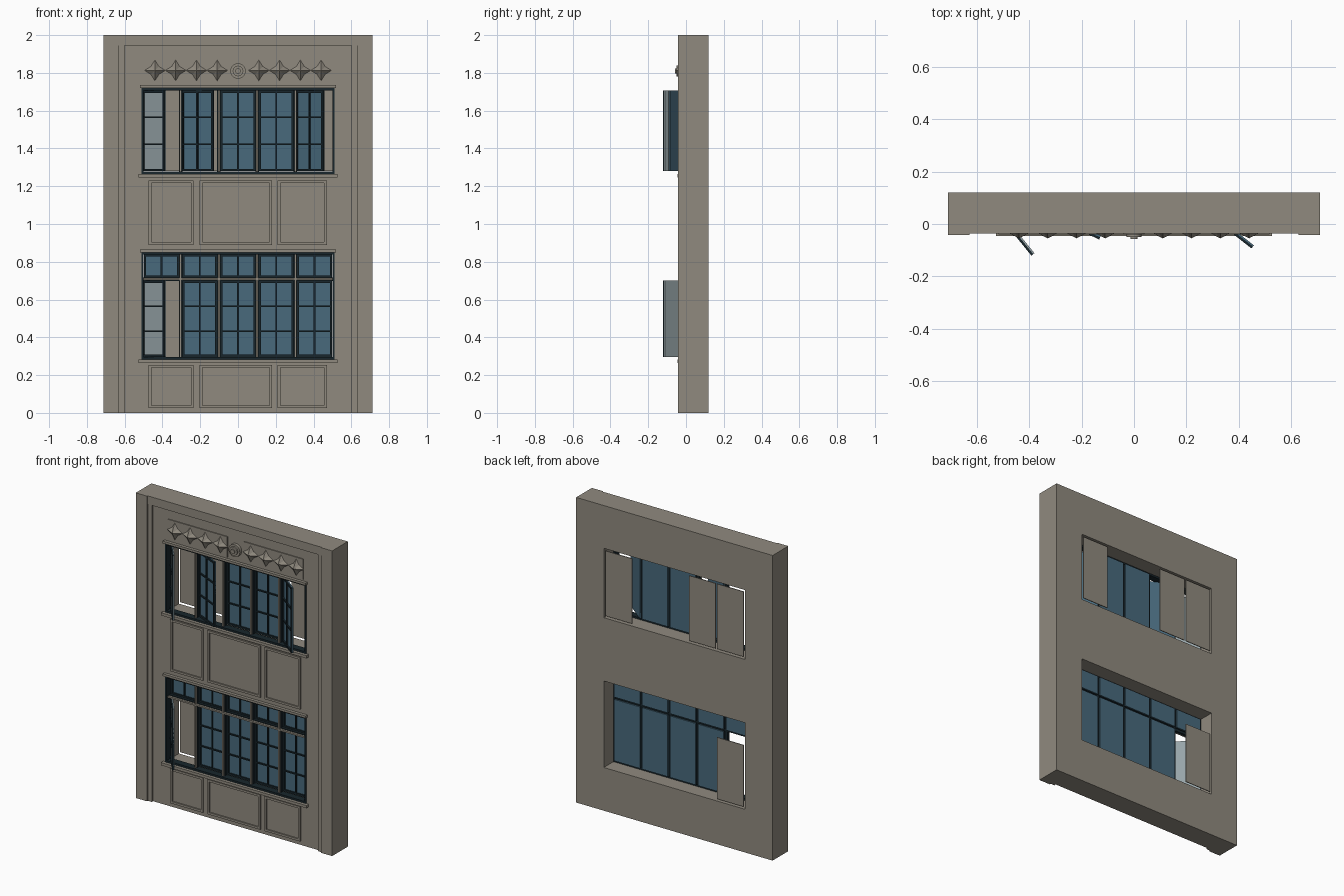
import bpy, bmesh
from math import radians, pi, cos, sin
from mathutils import Matrix

cube = bpy.data.objects.get("Cube")
if cube:
    bpy.data.objects.remove(cube, do_unlink=True)


def material(name, rgb):
    m = bpy.data.materials.new(name)
    m.use_nodes = True
    m.diffuse_color = (*rgb, 1)
    m.node_tree.nodes["Principled BSDF"].inputs["Base Color"].default_value = (*rgb, 1)
    return m


STONE = material("warm grey stone", (0.28, 0.255, 0.212))
DARK = material("dark window frame", (0.009, 0.019, 0.025))
GLASS = material("blue glass", (0.065, 0.143, 0.203))
PALE = material("pale glass", (0.31, 0.375, 0.395))


def add_box(bm, x, y, z, slot=0):
    """Box between (low, high) pairs on each axis."""
    size = [b - a for a, b in (x, y, z)]
    mid = [(a + b) / 2 for a, b in (x, y, z)]
    made = bmesh.ops.create_cube(bm, size=1, matrix=Matrix.Translation(mid) @ Matrix.Diagonal((*size, 1)))
    for f in {f for v in made["verts"] for f in v.link_faces}:
        f.material_index = slot


def add_frame(bm, x, y, z, w, slot=0):
    """Rectangular border of width w."""
    for a, b in ((x[0], x[0] + w), (x[1] - w, x[1])):
        add_box(bm, (a, b), y, z, slot)
    for a, b in ((z[0], z[0] + w), (z[1] - w, z[1])):
        add_box(bm, (x[0] + w, x[1] - w), y, (a, b), slot)


def finish(bm, name, *mats):
    me = bpy.data.meshes.new(name)
    bm.to_mesh(me)
    bm.free()
    ob = bpy.data.objects.new(name, me)
    for m in mats:
        me.materials.append(m)
    bpy.context.collection.objects.link(ob)
    return ob


def box(name, x, y, z, mat=STONE):
    bm = bmesh.new()
    add_box(bm, x, y, z)
    return finish(bm, name, mat)


# Wall with two window openings
HALF = 0.512
UPPER, LOWER = (1.265, 1.72), (0.283, 0.85)
WALL_Y = -0.02
wall = box("wall", (-0.63, 0.63), (WALL_Y, 0.12), (0, 2))
for z in (UPPER, LOWER):
    cutter = box("opening_cutter", (-HALF, HALF), (-0.3, 0.3), z)
    cutter.hide_render = True
    mod = wall.modifiers.new("opening", "BOOLEAN")
    mod.operation, mod.solver, mod.object = "DIFFERENCE", "EXACT", cutter
    bpy.context.view_layer.objects.active = wall
    bpy.ops.object.modifier_apply(modifier=mod.name)
    bpy.data.objects.remove(cutter, do_unlink=True)

# Side piers, stepped inner trim and top band
for side, s in (("left", 1), ("right", -1)):
    box(side + "_pier", sorted((s * 0.63, s * 0.712)), (-0.042, 0.12), (0, 2))
    box(side + "_inner_trim", sorted((s * 0.602, s * 0.63)), (-0.033, WALL_Y), (0, 1.945))
box("top_band", (-0.63, 0.63), (-0.036, WALL_Y), (1.945, 2))

# Sills and heads
for name, z in (("upper", UPPER), ("lower", LOWER)):
    box(name + "_sill", (-0.527, 0.527), (-0.045, 0), (z[0] - 0.018, z[0]))
    box(name + "_head", (-0.518, 0.518), (-0.04, 0), (z[1], z[1] + 0.015))

# Moulded wall panels, two rows of three
for row, z in (("middle", (0.89, 1.23)), ("bottom", (0.025, 0.253))):
    bm = bmesh.new()
    for x in ((-0.473, -0.235), (-0.203, 0.18), (0.21, 0.47)):
        add_frame(bm, x, (WALL_Y - 0.008, WALL_Y), z, 0.014)
    finish(bm, row + "_panel_mouldings", STONE)

# Ornament plates with faceted four-point studs
STUD_Z = 1.813
for side, s in (("left", 1), ("right", -1)):
    bm = bmesh.new()
    add_box(bm, sorted((s * 0.06, s * 0.49)), (WALL_Y - 0.006, WALL_Y), (1.745, 1.88))
    for i in range(4):
        cx = s * (0.11 + 0.11 * i)
        tip = bm.verts.new((cx, -0.055, STUD_Z))
        ring = []
        for k in range(8):
            r = 0.03 if k % 2 else 0.055
            a = k * pi / 4
            ring.append(bm.verts.new((cx + r * cos(a), WALL_Y - 0.006, STUD_Z + r * sin(a))))
        for k in range(8):
            bm.faces.new((tip, ring[k], ring[(k + 1) % 8]))
        bm.faces.new(ring[::-1])
    bmesh.ops.recalc_face_normals(bm, faces=bm.faces)
    finish(bm, side + "_stud_plate", STONE)

# Round rosette of stacked discs
bm = bmesh.new()
for r, front in ((0.041, -0.04), (0.028, -0.05), (0.014, -0.058)):
    depth = WALL_Y - front
    place = Matrix.Translation((0, front + depth / 2, STUD_Z - 0.003)) @ Matrix.Rotation(pi / 2, 4, "X")
    bmesh.ops.create_cone(bm, cap_ends=True, segments=24, radius1=r, radius2=r, depth=depth, matrix=place)
rosette = finish(bm, "rosette", STONE)
bpy.ops.object.select_all(action="DESELECT")
rosette.select_set(True)
bpy.context.view_layer.objects.active = rosette
bpy.ops.object.shade_smooth_by_angle()

# Windows
PLANE_Y = 0.033
PITCH, WIDTH = 0.2025, 0.186


def sash(name, bay, z, rows, angle=0, glass=GLASS):
    """Glazed sash hinged on its low-x edge; the glass covers the whole back."""
    bm = bmesh.new()
    add_box(bm, (0, WIDTH), (-0.006, 0), z, 1)
    y = (-0.015, -0.005)
    add_frame(bm, (0, WIDTH), y, z, 0.012)
    for r in range(1, rows):
        mid = z[0] + (z[1] - z[0]) * r / rows
        add_box(bm, (0.01, WIDTH - 0.01), y, (mid - 0.004, mid + 0.004))
    if glass is GLASS:
        add_box(bm, (WIDTH / 2 - 0.004, WIDTH / 2 + 0.004), y, z)
    ob = finish(bm, name, DARK, glass)
    ob.location = ((bay - 2) * PITCH - WIDTH / 2, PLANE_Y, 0)
    ob.rotation_euler.z = -radians(angle)


def window(name, z, sash_z, swings):
    # Fixed frame and mullions with stone-coloured caps
    bm = bmesh.new()
    add_frame(bm, (-HALF, HALF), (-0.025, 0.02), z, 0.012)
    for i in range(4):
        x = (i - 1.5) * PITCH
        add_box(bm, (x - 0.009, x + 0.009), (0, 0.017), z)
        add_box(bm, (x - 0.005, x + 0.005), (-0.012, 0), z, 1)
    finish(bm, name + "_window_frame", DARK, STONE)
    for bay in range(5):
        angle = swings.get(bay, 0)
        sash(f"{name}_sash_{bay + 1}", bay, sash_z, 3, angle, PALE if angle > 45 else GLASS)
        if angle:
            # Inner shutter behind each open sash
            x = (bay - 2) * PITCH
            box(f"{name}_shutter_{bay + 1}", (x - 0.096, x + 0.096), (0.115, 0.12), sash_z)


window("upper", UPPER, (1.28, 1.706), {0: 51, 1: 25, 4: 38})
window("lower", LOWER, (0.297, 0.7), {0: 51})

# Transom bar and top lights of the lower window
for bay in range(5):
    sash(f"lower_top_light_{bay + 1}", bay, (0.715, 0.84), 1)
bm = bmesh.new()
add_box(bm, (-HALF, HALF), (0, 0.017), (0.699, 0.718))
add_box(bm, (-HALF, HALF), (-0.014, 0), (0.703, 0.713), 1)
finish(bm, "lower_transom_bar", DARK, STONE)
